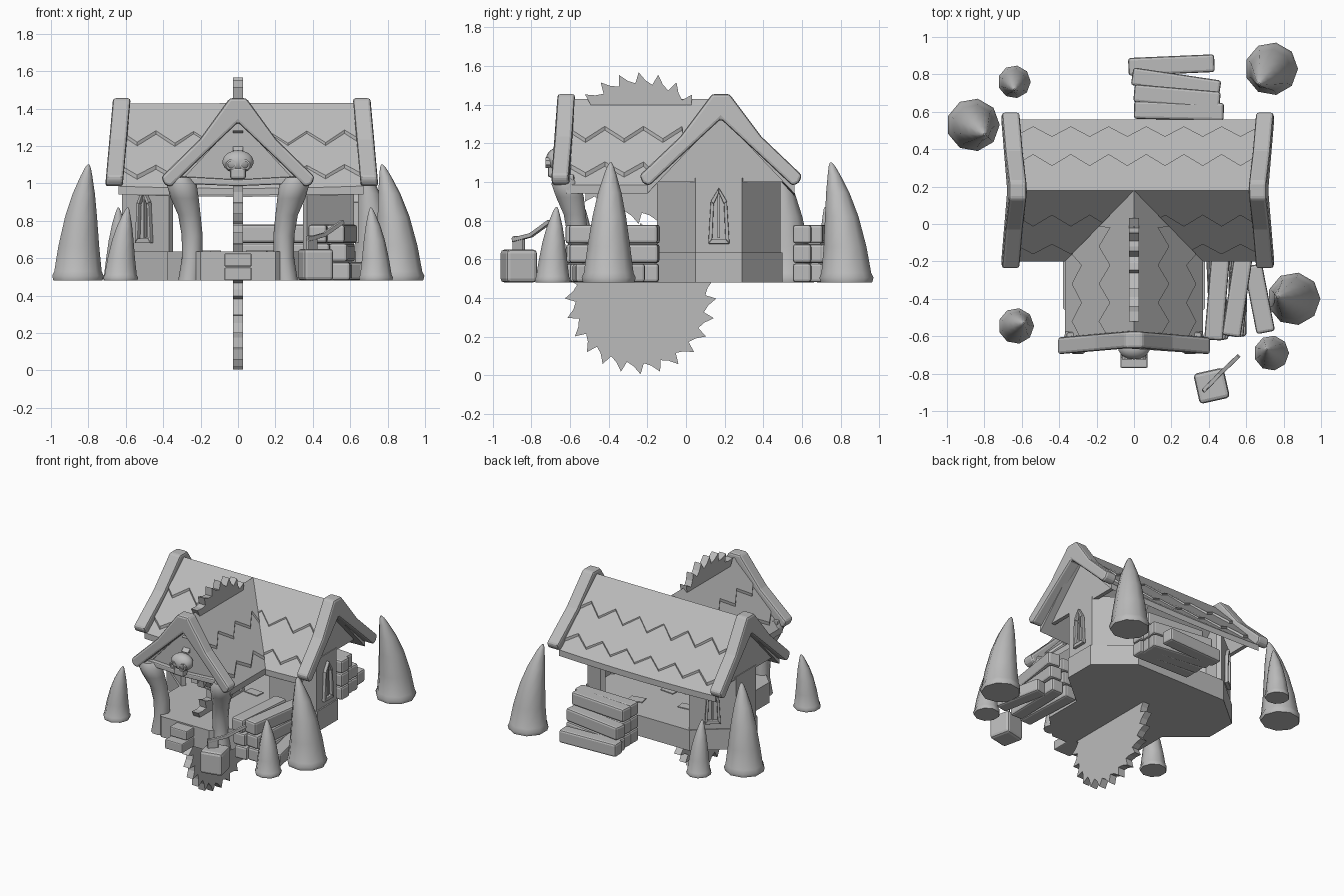
import bpy, bmesh, math
from mathutils import Vector, Matrix

if "Cube" in bpy.data.objects:
    bpy.data.objects.remove(bpy.data.objects["Cube"])

grey = bpy.data.materials.new("plain_grey")
grey.diffuse_color = (0.5, 0.5, 0.5, 1)
grey.use_nodes = True
grey.node_tree.nodes["Principled BSDF"].inputs["Base Color"].default_value = grey.diffuse_color


def finish(name, bm, bevel=0.0, smooth=None):
    bmesh.ops.recalc_face_normals(bm, faces=bm.faces)
    me = bpy.data.meshes.new(name)
    bm.to_mesh(me)
    bm.free()
    ob = bpy.data.objects.new(name, me)
    bpy.context.collection.objects.link(ob)
    me.materials.append(grey)
    if bevel:
        m = ob.modifiers.new("bevel", 'BEVEL')
        m.width, m.segments, m.limit_method = bevel, 2, 'ANGLE'
    if smooth:
        bpy.ops.object.select_all(action='DESELECT')
        ob.select_set(True)
        bpy.context.view_layer.objects.active = ob
        bpy.ops.object.shade_smooth_by_angle(angle=math.radians(smooth))
    return ob


def prism(name, pts, place, a, b, bevel=0.0):
    """Outline pts (p, q) extruded from a to b; place(p, q, depth) gives the position."""
    bm = bmesh.new()
    lo = [bm.verts.new(place(p, q, a)) for p, q in pts]
    hi = [bm.verts.new(place(p, q, b)) for p, q in pts]
    bm.faces.new(lo)
    bm.faces.new(hi)
    n = len(pts)
    for i in range(n):
        j = (i + 1) % n
        bm.faces.new((lo[i], lo[j], hi[j], hi[i]))
    return finish(name, bm, bevel)


def tube(name, rings, sides, smooth):
    """Horizontal rings (x, y, z, radius) joined into a skin."""
    bm = bmesh.new()
    loops = [[bm.verts.new((x + r * math.cos(math.tau * k / sides),
                            y + r * math.sin(math.tau * k / sides), z))
              for k in range(sides)] for x, y, z, r in rings]
    for l, m in zip(loops, loops[1:]):
        for k in range(sides):
            j = (k + 1) % sides
            bm.faces.new((l[k], l[j], m[j], m[k]))
    bm.faces.new(loops[0])
    bm.faces.new(loops[-1])
    return finish(name, bm, 0, smooth)


def block(name, center, size, rot=(0, 0, 0), bevel=0.0):
    bm = bmesh.new()
    bmesh.ops.create_cube(bm, size=1, matrix=Matrix.Diagonal((*size, 1)))
    ob = finish(name, bm, bevel)
    ob.location, ob.rotation_euler = center, rot
    return ob


def log(name, p, q, w=0.1, h=0.1):
    p, q = Vector(p), Vector(q)
    d = q - p
    return block(name, (p + q) / 2, (d.length, w, h),
                 (0, -math.atan2(d.z, d.xy.length), math.atan2(d.y, d.x)), min(w, h) * 0.15)


flat = lambda x, y, z: (x, y, z)
side = lambda y, z, x: (x, y, z)
front = lambda x, z, y: (x, y, z)

# Floor slab: octagonal hall joined to a chamfered porch
half = [(0.2, -0.63), (0.38, -0.45), (0.38, -0.16), (0.63, 0.05), (0.63, 0.29), (0.38, 0.5)]
prism("floor_base", half + [(-x, y) for x, y in reversed(half)], flat, 0.48, 0.635)
for i in range(2):
    block("step", (0, -0.685 + 0.03 * i, 0.515 + 0.075 * i), (0.145, 0.17 - 0.05 * i, 0.07), bevel=0.008)
for x, y, r in [(0.2, 0.3, 0.2), (-0.15, 0.2, 0.1), (0.1, 0.05, -0.1), (-0.2, -0.05, 0)]:
    block("floor_plank", (x, y, 0.637), (0.11, 0.07, 0.008), (0, 0, r))

# Walls and windows
ARCH = [(-0.055, 0), (0.055, 0), (0.042, 0.22), (0, 0.29), (-0.042, 0.22)]


def wall(p, q, window):
    p, q = Vector(p), Vector(q)
    d = (q - p).normalized()
    n = Vector((d.y, -d.x))
    if n.dot((p + q) / 2 - Vector((0, 0.17))) < 0:
        n = -n
    mid = (p + q) / 2

    def place(u, z, depth):
        v = mid + d * u + n * depth
        return (v.x, v.y, z)
    w = (q - p).length / 2
    prism("wall", [(-w, 0.63), (w, 0.63), (w, 1.02), (-w, 1.02)], place, -0.035, 0)
    if window:
        for i in range(5):
            a, b = ARCH[i], ARCH[(i + 1) % 5]
            quad = [a, b] + [(u * 0.62, 0.145 + (z - 0.145) * 0.82) for u, z in (b, a)]
            prism("window_frame", [(u, z + 0.68) for u, z in quad], place, 0, 0.025, 0.004)
        prism("window_bar", [(-0.006, 0.71), (0.006, 0.71), (0.006, 0.94), (-0.006, 0.94)], place, 0, 0.014)


for s in (-1, 1):
    wall((s * 0.37, -0.15), (s * 0.62, 0.05), s < 0)
    wall((s * 0.62, 0.05), (s * 0.62, 0.29), s > 0)
    wall((s * 0.62, 0.29), (s * 0.37, 0.49), s < 0)
    prism("hall_gable", [(-0.17, 1.0), (0.54, 1.0), (0.18, 1.37)], side, s * 0.585, s * 0.615)
prism("porch_gable", [(-0.33, 1.03), (0, 1.0), (0.33, 1.03), (0, 1.37)], front, -0.61, -0.57)
prism("porch_beam", [(-0.36, 1.0), (0, 0.985), (0.36, 1.0), (0.36, 1.04), (0, 1.02), (-0.36, 1.04)],
      front, -0.64, -0.58, 0.008)


# Roofs: stacked shingle plates with zigzag lower edges
def zigzag(u0, u1, v, amp, count):
    return [(u0 + (u1 - u0) * i / count, v + (amp if i % 2 else -amp)) for i in range(count + 1)]


def shingles(name, place, u0, u1, end, count):
    for k, (v, amp, lo, hi) in enumerate([(1, 0, -0.06, -0.015), (0.83, 0.07, -0.03, 0.008),
                                          (0.43, 0.08, -0.005, 0.028)]):
        edge = zigzag(u0, u1, v, amp, count)
        edge = [(min(u, end(w)), w) for u, w in edge]
        prism(name, edge + [(end(0), 0), (u0, 0)], place, lo, hi)


for s in (-1, 1):
    shingles("hall_roof", lambda u, v, n: (u, 0.18 + s * 0.38 * v, 1.4 - 0.4 * v + n - 0.012 * (1 - (u / 0.65) ** 2)),
             -0.64, 0.67, lambda v: 0.67, 13)
    shingles("porch_roof", lambda u, v, n: (s * 0.37 * v, u, 1.4 - 0.4 * v + n),
             -0.62, 0.18, lambda v: 0.18 - 0.38 * v, 8)


# Heavy gable boards
def chevron(c, w):
    r = [(0.045, 1.455), (w * 0.5, 1.235), (w, 1.035), (w - 0.015, 0.995), (w - 0.05, 0.98), (w * 0.45, 1.15)]
    return [(c + u, z) for u, z in r] + [(c, 1.325)] + [(c - u, z) for u, z in reversed(r)]


for s, c in ((-1, -0.635), (1, 0.675)):
    prism("hall_gable_board", chevron(0.18, 0.42),
          lambda y, z, d: (c + d + s * (1.3 - z) * 0.09, y, z), -0.047, 0.047, 0.015)
prism("porch_gable_board", chevron(0, 0.41),
      lambda x, z, d: (x, -0.615 + d - 0.09 * abs(x), z), -0.045, 0.045, 0.015)

# Curved porch posts
for s in (-1, 1):
    path = [(0.26, -0.56, 0.48, 0.06), (0.245, -0.555, 0.6, 0.055), (0.245, -0.56, 0.72, 0.056),
            (0.26, -0.575, 0.83, 0.06), (0.285, -0.6, 0.92, 0.075), (0.3, -0.62, 0.99, 0.08),
            (0.31, -0.63, 1.03, 0.055)]
    tube("porch_post", [(s * x, y, z, r) for x, y, z, r in path], 10, 50)

# Two saw blades, one above and one below the floor
teeth = 24
for y, z in ((-0.235, 0.397), (-0.245, 1.175)):
    pts = []
    for i in range(teeth):
        for da, r in ((0, 0.392), (0.05, 0.335), (0.16, 0.352)):
            a = math.tau * i / teeth + da
            pts.append((y + r * math.cos(a), z + r * math.sin(a)))
    prism("saw_blade", pts, side, -0.027, 0.027)

# Skull ornament on the porch gable
bm = bmesh.new()
bmesh.ops.create_uvsphere(bm, u_segments=14, v_segments=9, radius=1,
                          matrix=Matrix.Translation((0, -0.665, 1.115)) @ Matrix.Diagonal((0.085, 0.06, 0.062, 1)))
finish("skull", bm, 0, 50)
block("skull_jaw", (0, -0.685, 1.055), (0.085, 0.06, 0.065), bevel=0.015)
for s in (-1, 1):
    for i in range(8):
        a = math.tau * i / 8
        block("skull_eye_rim", (s * 0.037 + 0.022 * math.cos(a), -0.713, 1.1 + 0.022 * math.sin(a)),
              (0.02, 0.025, 0.01), (0, -a + math.pi / 2, 0))

# Curved horns standing around the house: base, tip, radius, height
for x, y, tx, ty, r, h in [(-0.86, 0.53, -0.8, 0.48, 0.142, 0.62), (0.735, 0.83, 0.67, 0.75, 0.142, 0.62),
                           (0.855, -0.4, 0.77, -0.39, 0.142, 0.62), (-0.64, 0.76, -0.64, 0.72, 0.088, 0.39),
                           (0.735, -0.69, 0.71, -0.67, 0.094, 0.39), (-0.63, -0.545, -0.59, -0.53, 0.096, 0.39)]:
    rings = [(x + (tx - x) * t ** 2, y + (ty - y) * t ** 2, 0.48 + h * t, r * k) for t, k in
             [(0, 0.95), (0.04, 1), (0.08, 0.92), (0.3, 0.79), (0.55, 0.62), (0.75, 0.43), (0.9, 0.23), (0.97, 0.12), (1, 0.04)]]
    tube("horn", rings, 9, 45)

# Log piles beside the porch and behind the hall
for z, lanes in ((0.53, 3), (0.63, 2), (0.73, 2)):
    for a, b in [((0.45, -0.15), (0.44, -0.62)), ((0.575, -0.14), (0.535, -0.6)),
                 ((0.65, -0.22), (0.69, -0.58))][:lanes]:
        t = (z - 0.63) * 0.15
        log("porch_log", (a[0] + t, a[1], z), (b[0] - t, b[1], z), 0.1, 0.097)
for z, lanes in ((0.53, 4), (0.63, 3), (0.73, 2)):
    for a, b in [((0.0, 0.61), (0.48, 0.6)), ((0.0, 0.7), (0.46, 0.66)),
                 ((-0.01, 0.79), (0.46, 0.72)), ((-0.03, 0.84), (0.43, 0.86))][:lanes]:
        log("back_log", (a[0], a[1], z), (b[0], b[1], z), 0.095, 0.097)

# Chopping block with an axe
block("chopping_block", (0.415, -0.865, 0.565), (0.165, 0.165, 0.17), (0, 0, 0.22), 0.02)
log("axe_handle", (0.37, -0.895, 0.7), (0.46, -0.8, 0.725), 0.022, 0.022)
log("axe_handle_end", (0.455, -0.805, 0.722), (0.56, -0.705, 0.795), 0.022, 0.022)
block("axe_head", (0.395, -0.865, 0.68), (0.075, 0.02, 0.08), (0, 0, 0.8), 0.005)
